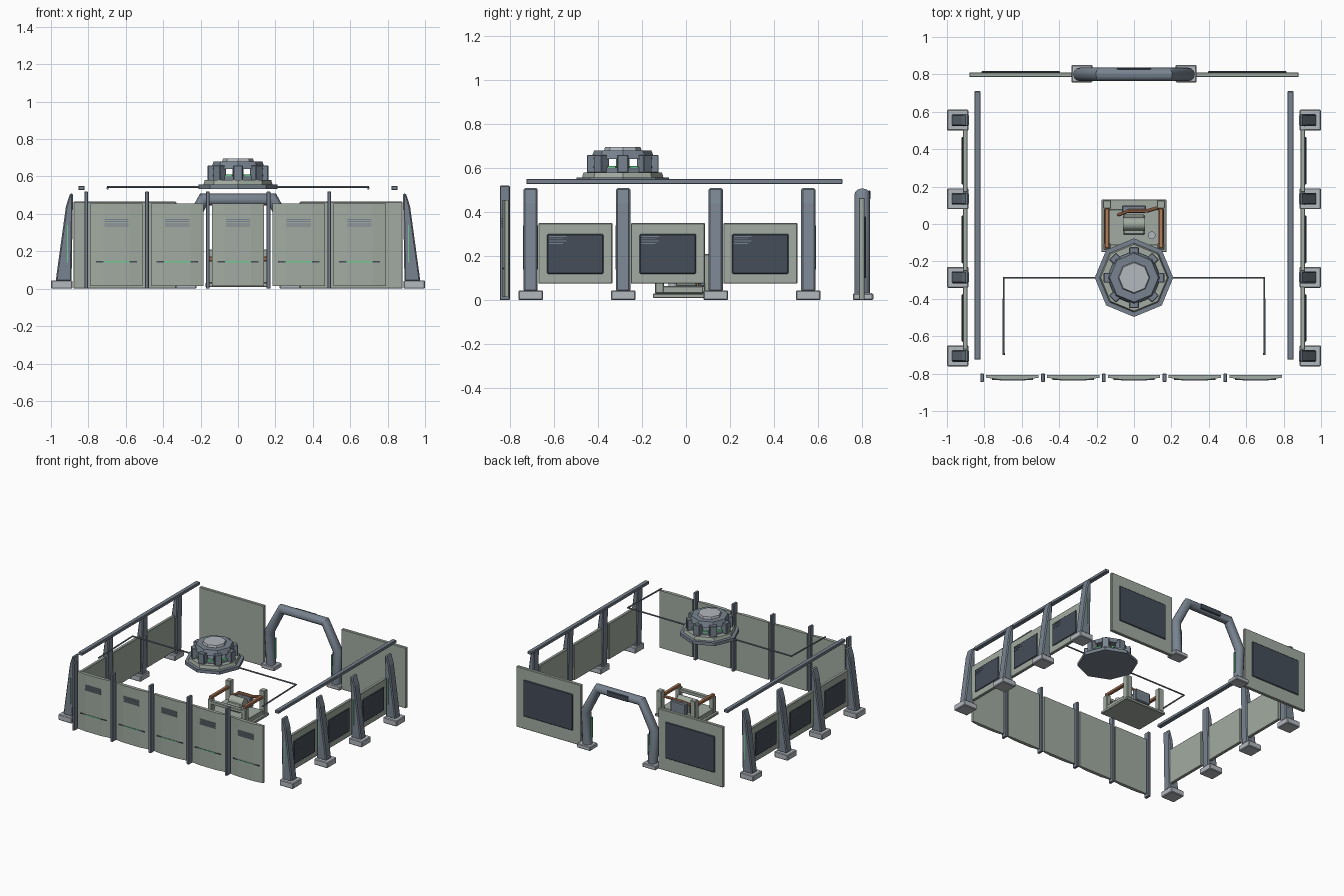
import bpy, bmesh, math
from mathutils import Vector

if "Cube" in bpy.data.objects:
    bpy.data.objects.remove(bpy.data.objects["Cube"])


def mat(name, c):
    m = bpy.data.materials.new(name)
    m.diffuse_color = (*c, 1)
    m.use_nodes = True
    m.node_tree.nodes["Principled BSDF"].inputs["Base Color"].default_value = m.diffuse_color
    return m


GREEN = mat("sage_panel", (0.36, 0.41, 0.36))
STEEL = mat("blue_steel", (0.19, 0.23, 0.28))
PALE = mat("pale_metal", (0.45, 0.48, 0.52))
DARK = mat("dark_glass", (0.06, 0.075, 0.10))
ORANGE = mat("copper", (0.45, 0.20, 0.10))
GLOW = mat("green_light", (0.15, 0.60, 0.28))


def finish(name, bm, material, bevel=0):
    bmesh.ops.recalc_face_normals(bm, faces=bm.faces)
    me = bpy.data.meshes.new(name)
    bm.to_mesh(me)
    bm.free()
    ob = bpy.data.objects.new(name, me)
    bpy.context.collection.objects.link(ob)
    me.materials.append(material)
    if bevel:
        b = ob.modifiers.new("bevel", 'BEVEL')
        b.width, b.segments = bevel, 1
    return ob


def box(name, x, y, z, material, bevel=0):
    """Box from (min, max) ranges on each axis."""
    bm = bmesh.new()
    bmesh.ops.create_cube(bm, size=1)
    for v in bm.verts:
        v.co = [(a + b) / 2 + c * (b - a) for (a, b), c in zip((x, y, z), v.co)]
    return finish(name, bm, material, bevel)


def prism(name, pts, direction, material, bevel=0):
    """Extrude a planar 3D outline along a vector."""
    bm = bmesh.new()
    f = bm.faces.new([bm.verts.new(p) for p in pts])
    r = bmesh.ops.extrude_face_region(bm, geom=[f])
    bmesh.ops.translate(bm, vec=Vector(direction),
                        verts=[g for g in r["geom"] if isinstance(g, bmesh.types.BMVert)])
    return finish(name, bm, material, bevel)


def drum(name, c, r0, r1, z0, z1, material, n=8):
    bm = bmesh.new()
    bmesh.ops.create_cone(bm, cap_ends=True, segments=n, radius1=r0, radius2=r1, depth=z1 - z0)
    bmesh.ops.translate(bm, vec=(c[0], c[1], (z0 + z1) / 2), verts=bm.verts)
    return finish(name, bm, material)


def tube(name, pts, r, material, res=4):
    cu = bpy.data.curves.new(name, 'CURVE')
    cu.dimensions = '3D'
    cu.bevel_depth, cu.bevel_resolution, cu.use_fill_caps = r, res, True
    sp = cu.splines.new('POLY')
    sp.points.add(len(pts) - 1)
    for p, q in zip(sp.points, pts):
        p.co = (*q, 1)
    cu.materials.append(material)
    ob = bpy.data.objects.new(name, cu)
    bpy.context.collection.objects.link(ob)
    bpy.ops.object.select_all(action='DESELECT')
    ob.select_set(True)
    bpy.context.view_layer.objects.active = ob
    bpy.ops.object.convert(target='MESH')
    bpy.ops.object.shade_smooth_by_angle(angle=math.radians(40))
    return bpy.context.object


# Front wall: bowed panels with louvres and light strips, plus slim posts
for i in range(5):
    cx = (i - 2) * 0.325
    w, yb, ye, ym = 0.14, -0.806, -0.822, -0.832
    prism("front_panel", [(cx - w, yb, 0.015), (cx + w, yb, 0.015), (cx + w, ye, 0.015),
                          (cx + w / 2, ym, 0.015), (cx - w / 2, ym, 0.015), (cx - w, ye, 0.015)],
          (0, 0, 0.44), GREEN)
    box("front_post", (cx - 0.172, cx - 0.152), (-0.845, -0.80), (0, 0.52), STEEL, 0.003)
    for k in range(4):
        z = 0.332 + k * 0.012
        box("louvre", (cx - 0.065, cx + 0.065), (-0.838, -0.828), (z, z + 0.006), STEEL)
    box("strip_groove", (cx - 0.11, cx + 0.11), (-0.834, -0.822), (0.141, 0.147), DARK)
    box("strip_light", (cx - 0.07, cx + 0.07), (-0.836, -0.828), (0.141, 0.147), GLOW)

# Side walls: tapered columns on plinths, screen panels and an overhead beam
for s in (-1, 1):
    def rx(a, b):
        return tuple(sorted((s * a, s * b)))
    for cy in (-0.705, -0.285, 0.135, 0.555):
        box("column_plinth", rx(0.885, 1.0), (cy - 0.056, cy + 0.056), (0, 0.045), PALE, 0.005)
        prof = [(0.89, 0.04), (0.975, 0.04), (0.92, 0.44), (0.898, 0.51), (0.882, 0.51)]
        prism("column", [(s * x, cy - 0.032, z) for x, z in prof], (0, 0.064, 0), STEEL, 0.007)
        for t in (-1, 1):
            y = cy + t * 0.032
            box("column_light", rx(0.908, 0.914), (y - 0.002, y + 0.002), (0.14, 0.34), GLOW)
    for cy in (-0.5025, -0.0825, 0.3375):
        box("side_panel", rx(0.89, 0.914), (cy - 0.168, cy + 0.168), (0.075, 0.35), GREEN, 0.003)
        box("side_screen", rx(0.912, 0.921), (cy - 0.128, cy + 0.128), (0.12, 0.30), DARK, 0.004)
        for k in range(4):
            z, y0 = 0.255 + k * 0.011, cy - s * 0.12
            y1 = y0 + s * (0.08 if k % 2 else 0.065)
            box("screen_bar", rx(0.92, 0.923), (min(y0, y1), max(y0, y1)), (z, z + 0.004), STEEL)
    box("overhead_beam", rx(0.82, 0.853), (-0.725, 0.71), (0.527, 0.55), STEEL, 0.003)

    # Back wall half with screen
    box("back_panel", rx(0.33, 0.88), (0.785, 0.81), (0, 0.465), GREEN, 0.003)
    box("back_screen", rx(0.395, 0.815), (0.808, 0.818), (0.10, 0.38), DARK, 0.004)
    # Arch feet and leg lights
    box("arch_foot", rx(0.222, 0.335), (0.757, 0.85), (0, 0.032), PALE, 0.005)
    box("arch_light", rx(0.238, 0.246), (0.794, 0.806), (0.08, 0.24), GLOW)

# Gateway arch with header plate
arch = [(0.278, 0.03), (0.29, 0.28), (0.185, 0.477)]
tube("gateway_arch", [(-x, 0.80, z) for x, z in arch] + [(x, 0.80, z) for x, z in arch[::-1]],
     0.036, STEEL)
box("arch_header_plate", (-0.09, 0.09), (0.825, 0.838), (0.457, 0.497), DARK, 0.003)

# Thin overhead cable rail
wire = [(0.697, -0.70, 0.535), (0.697, -0.287, 0.545)]
tube("overhead_cable", wire + [(-x, y, z) for x, y, z in wire[::-1]], 0.006, STEEL, 1)

# Octagonal overhead hub
C = (0, -0.287)
drum("hub_base", C, 0.21, 0.21, 0.532, 0.556, STEEL)
drum("hub_step", C, 0.185, 0.178, 0.556, 0.58, GREEN)
drum("hub_deck", C, 0.14, 0.14, 0.58, 0.603, STEEL)
drum("hub_core_light", C, 0.03, 0.03, 0.60, 0.645, GLOW)
drum("hub_roof", C, 0.145, 0.13, 0.64, 0.68, STEEL)
drum("hub_cap", C, 0.085, 0.08, 0.68, 0.696, PALE)
for k in range(8):
    a = k * math.pi / 4
    ob = box("hub_pillar", (0.112, 0.163), (-0.026, 0.026), (0.578, 0.66), STEEL, 0.004)
    ob.rotation_euler.z = a
    ob.location = (C[0], C[1], 0)
    ob = box("hub_window_light", (0.115, 0.135), (-0.02, 0.02), (0.60, 0.61), GLOW)
    ob.rotation_euler.z = a + math.pi / 8
    ob.location = (C[0], C[1], 0)

# Central work station: plinth, frame, copper arms and machine body
box("station_plate", (-0.175, 0.175), (-0.15, 0.13), (0.01, 0.03), GREEN, 0.003)
box("station_plinth", (-0.16, 0.16), (-0.135, 0.08), (0.03, 0.065), GREEN, 0.004)
for s in (-1, 1):
    x = s * 0.144
    box("station_back_post", (x - 0.022, x + 0.022), (0.082, 0.126), (0.03, 0.21), GREEN, 0.004)
    box("station_front_post", (x - 0.018, x + 0.018), (-0.14, -0.10), (0.03, 0.15), GREEN, 0.004)
    box("station_arm", (x - 0.013, x + 0.013), (-0.13, 0.083), (0.15, 0.172), ORANGE, 0.004)
box("station_crossbar", (-0.16, 0.16), (-0.14, -0.11), (0.115, 0.14), GREEN, 0.003)
box("machine_body", (-0.06, 0.06), (-0.06, 0.05), (0.06, 0.12), GREEN, 0.008)
box("machine_back", (-0.065, 0.065), (0.06, 0.10), (0.06, 0.15), STEEL, 0.006)
tube("machine_barrel", [(-0.06, 0.0, 0.12), (0.06, 0.0, 0.12)], 0.035, GREEN)
tube("copper_pipe", [(-0.08, 0.05, 0.06), (-0.08, 0.05, 0.13), (-0.03, 0.07, 0.15),
                     (0.07, 0.07, 0.15), (0.14, 0.09, 0.16)], 0.01, ORANGE, 2)
drum("machine_knob", (0.095, -0.06), 0.02, 0.02, 0.06, 0.12, PALE, 16)
